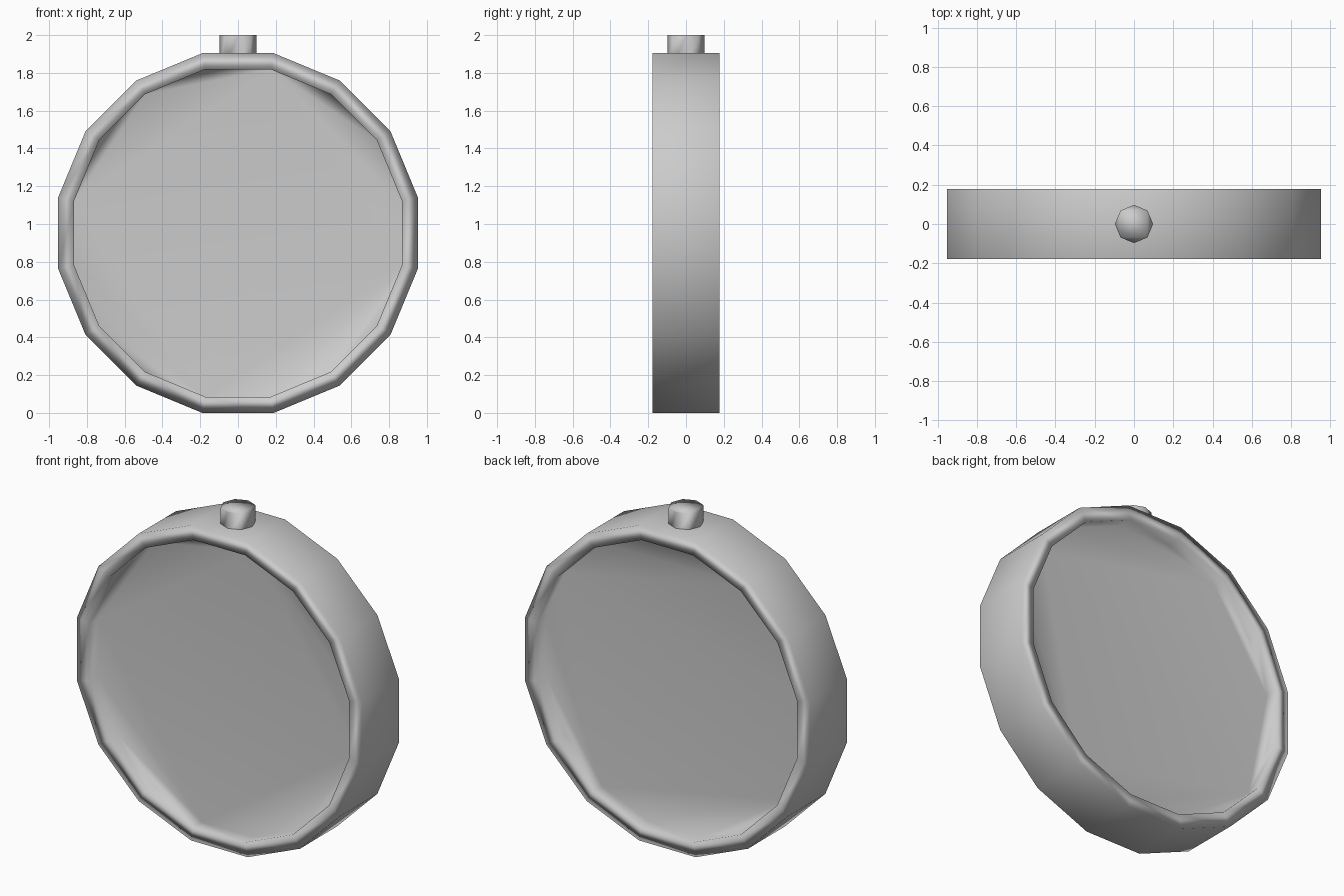
import bpy, bmesh
from math import cos, sin, pi

if "Cube" in bpy.data.objects:
    bpy.data.objects.remove(bpy.data.objects["Cube"])


def lathe(name, profile, sides, phase, place):
    """Closed solid from (radius, depth) rings; place maps ring coords to 3D."""
    bm = bmesh.new()
    rings = []
    for r, d in profile:
        ring = []
        for i in range(sides):
            a = phase + 2 * pi * i / sides
            ring.append(bm.verts.new(place(r * cos(a), r * sin(a), d)))
        rings.append(ring)
    for lo, hi in zip(rings, rings[1:]):
        for i in range(sides):
            j = (i + 1) % sides
            bm.faces.new((lo[i], lo[j], hi[j], hi[i]))
    bm.faces.new(rings[0])
    bm.faces.new(rings[-1])
    bmesh.ops.recalc_face_normals(bm, faces=bm.faces)
    for f in bm.faces:
        f.smooth = True
    mesh = bpy.data.meshes.new(name)
    bm.to_mesh(mesh)
    bm.free()
    ob = bpy.data.objects.new(name, mesh)
    bpy.context.collection.objects.link(ob)
    # Split the caps, then let large faces dominate the smooth shading
    tri = ob.modifiers.new("split_caps", 'TRIANGULATE')
    tri.min_vertices = 5
    ob.modifiers.new("weighted", 'WEIGHTED_NORMAL')
    return ob


# Round case: 16 sides, flat side up, flat rim around a sunken face on both sides
APOTHEM = 0.952
HALF = 0.178
INNER = 0.867
RECESS = 0.08
k = 1 / cos(pi / 16)
front = [(INNER * k, -HALF + RECESS), (INNER * k, -HALF), (APOTHEM * k, -HALF)]
back = [(r, -d) for r, d in reversed(front)]
lathe("case", front + back, 16, pi / 16,
      lambda u, v, d: (u, d, APOTHEM + v))

# Top button: 8-sided stub sunk into the case
lathe("top_button", [(0.097, 1.84), (0.097, 2.0)], 8, 0,
      lambda u, v, d: (u, v, d))
